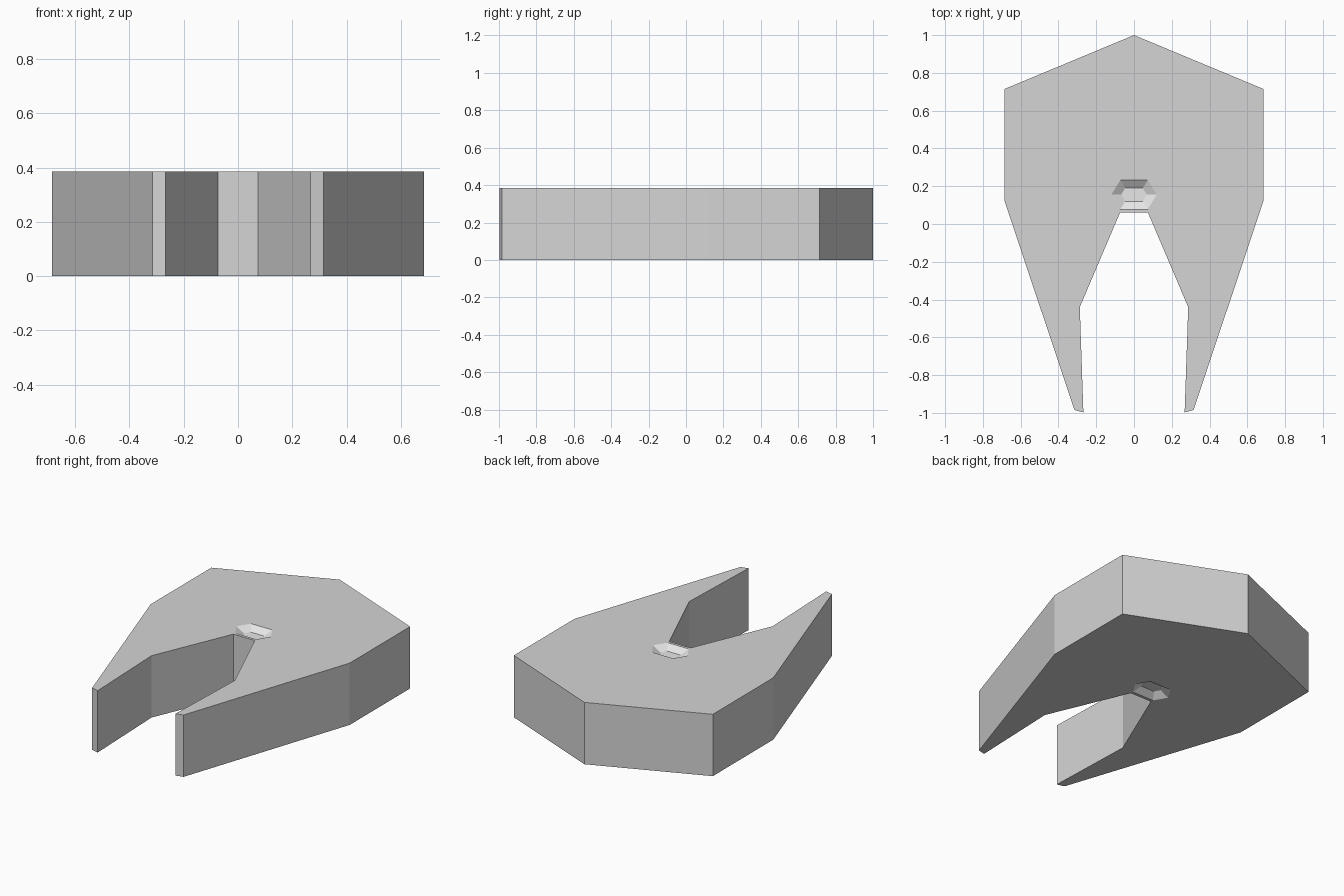
import bpy, bmesh

cube = bpy.data.objects.get("Cube")
if cube:
    bpy.data.objects.remove(cube, do_unlink=True)

HEIGHT = 0.385
DEPTH = 0.03        # depth of each hexagonal recess
CENTRE_Y = 0.155


def material(name, value):
    mat = bpy.data.materials.new(name)
    mat.use_nodes = True
    colour = (value, value, value, 1)
    mat.diffuse_color = colour
    mat.node_tree.nodes["Principled BSDF"].inputs["Base Color"].default_value = colour
    return mat


def ring(bm, points, z):
    """Closed loop of vertices and edges at one height."""
    verts = [bm.verts.new((x, y, z)) for x, y in points]
    edges = [bm.edges.new((v, verts[(i + 1) % len(verts)])) for i, v in enumerate(verts)]
    return verts, edges


def wall(bm, a, b, index):
    """Quads joining two matching loops."""
    n = len(a)
    for i in range(n):
        j = (i + 1) % n
        bm.faces.new((a[i], a[j], b[j], b[i])).material_index = index


def hexagon(wide, narrow, half_depth):
    pts = [(wide, 0), (narrow, half_depth), (-narrow, half_depth),
           (-wide, 0), (-narrow, -half_depth), (narrow, -half_depth)]
    return [(x, y + CENTRE_Y) for x, y in pts]


# Half outline from the rear point to the inside of the notch, then mirrored
half = [(0.685, 0.715), (0.685, 0.12), (0.315, -0.985),
        (0.268, -0.997), (0.287, -0.44), (0.074, 0.06)]
outline = [(0, 1)] + half + [(-x, y) for x, y in reversed(half)]
rim = hexagon(0.12, 0.073, 0.077)
floor = hexagon(0.067, 0.047, 0.036)

bm = bmesh.new()
borders = []
for z, inward in ((0, 1), (HEIGHT, -1)):
    # Flat cap with a hexagonal opening
    border, border_edges = ring(bm, outline, z)
    opening, opening_edges = ring(bm, rim, z)
    bmesh.ops.triangle_fill(bm, use_beauty=True, edges=border_edges + opening_edges)
    # Tapered recess and its floor
    base, _ = ring(bm, floor, z + inward * DEPTH)
    wall(bm, opening, base, 1)
    bm.faces.new(base).material_index = 1
    borders.append(border)
# Upright sides
wall(bm, borders[0], borders[1], 0)
bmesh.ops.recalc_face_normals(bm, faces=bm.faces)

mesh = bpy.data.meshes.new("forked_slab")
bm.to_mesh(mesh)
bm.free()
mesh.materials.append(material("grey", 0.66))
mesh.materials.append(material("pale_grey", 0.8))
slab = bpy.data.objects.new("forked_slab", mesh)
bpy.context.collection.objects.link(slab)
